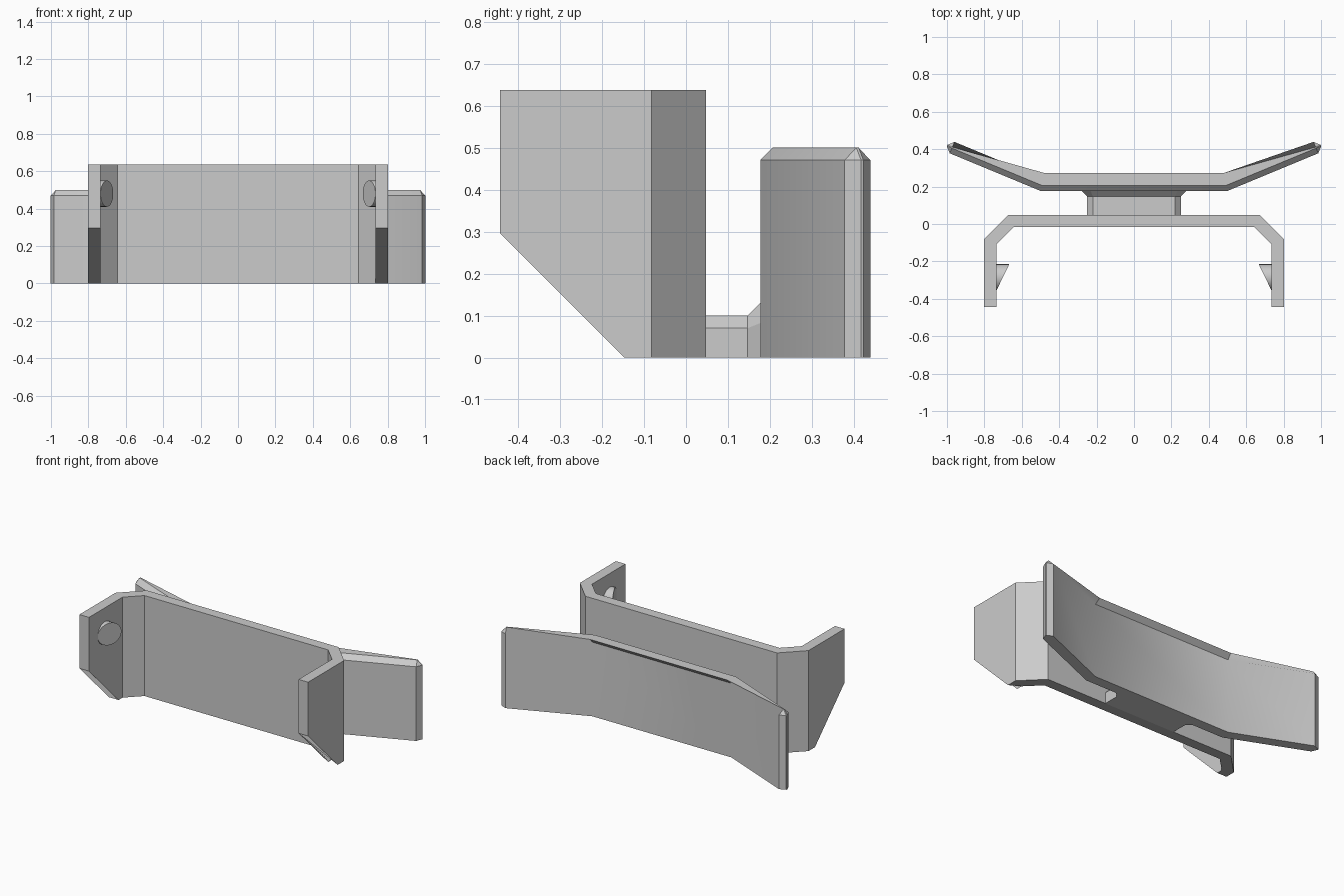
import bpy, bmesh, math
from mathutils import Vector

cube = bpy.data.objects.get("Cube")
if cube:
    bpy.data.objects.remove(cube, do_unlink=True)

grey = bpy.data.materials.new("plain grey")
grey.use_nodes = True
grey.diffuse_color = (0.6, 0.6, 0.6, 1)
grey.node_tree.nodes["Principled BSDF"].inputs["Base Color"].default_value = (0.6, 0.6, 0.6, 1)


def finish(bm, name, smooth=False):
    bmesh.ops.recalc_face_normals(bm, faces=bm.faces)
    mesh = bpy.data.meshes.new(name)
    bm.to_mesh(mesh)
    bm.free()
    mesh.materials.append(grey)
    obj = bpy.data.objects.new(name, mesh)
    bpy.context.collection.objects.link(obj)
    if smooth:
        bpy.ops.object.select_all(action='DESELECT')
        obj.select_set(True)
        bpy.context.view_layer.objects.active = obj
        bpy.ops.object.shade_smooth_by_angle(angle=math.radians(30))
    return obj


def loft(rings):
    """Closed solid through rings that have equal numbers of points."""
    bm = bmesh.new()
    loops = [[bm.verts.new(p) for p in ring] for ring in rings]
    n = len(loops[0])
    for a, b in zip(loops, loops[1:]):
        for i in range(n):
            j = (i + 1) % n
            bm.faces.new((a[i], a[j], b[j], b[i]))
    bm.faces.new(loops[0][::-1])
    bm.faces.new(loops[-1])
    return bm


def mirrored_band(outer, inner):
    """Outline of a bent band from the +x half of its two edges."""
    def full(half):
        return half + [(-x, y) for x, y in reversed(half)]
    return full(outer) + full(inner)[::-1]


def prism(outline, height):
    return loft([[(x, y, z) for x, y in outline] for z in (0, height)])


# Clip with two arms, lower front corners cut off at 45 degrees
clip = prism(mirrored_band(
    [(0.802, -0.443), (0.802, -0.082), (0.672, 0.048)],
    [(0.735, -0.443), (0.735, -0.108), (0.644, -0.017)]), 0.637)
bmesh.ops.bisect_plane(clip, geom=clip.verts[:] + clip.edges[:] + clip.faces[:],
                       plane_co=(0, -0.147, 0), plane_no=(0, -1, -1), clear_outer=True)
bmesh.ops.holes_fill(clip, edges=[e for e in clip.edges if e.is_boundary])
finish(clip, "clip_bracket")

# Bent wing plate, chamfered along the top and on its end corners
thick, chamfer, bend = 0.066, 0.03, math.radians(22.5)
along = Vector((math.cos(bend), math.sin(bend)))
across = Vector((-math.sin(bend), math.cos(bend)))
front_bend = Vector((0.5, 0.177))
back_bend = front_bend + Vector((-thick * math.tan(bend / 2), thick))
tip = front_bend + along * 0.555
plate = prism(mirrored_band([tuple(tip), tuple(front_bend)],
                            [tuple(tip + across * thick), tuple(back_bend)]), 0.5)
edges = []
for e in plate.edges:
    a, b = (v.co for v in e.verts)
    top_edge = min(a.z, b.z) > 0.4
    end_edge = abs(a.z - b.z) > 0.4 and abs(a.x) > 0.8
    if top_edge or end_edge:
        edges.append(e)
bmesh.ops.bevel(plate, geom=edges, offset=chamfer, offset_type='OFFSET',
                segments=1, affect='EDGES', clamp_overlap=False)
finish(plate, "wing_plate", smooth=True)


# Connector block that flares out where it meets the plate
def section(y, w, h, shoulder):
    half = [(w, 0), (w, shoulder), (w - h + shoulder, h)]
    return [(x, y, z) for x, z in half + [(-x, z) for x, z in reversed(half)]]


finish(loft([section(0.048, 0.25, 0.1, 0.07),
             section(0.147, 0.25, 0.1, 0.07),
             section(0.177, 0.28, 0.13, 0.082)]), "connector")

# Slanted round catches on the inner faces of the arms
radius, sides = 0.07, 48
for side, label in ((1, "left"), (-1, "right")):
    base, slant = [], []
    for i in range(sides):
        t = 2 * math.pi * i / sides
        y, z = -0.285 + radius * math.cos(t), 0.48 + radius * math.sin(t)
        rise = 0.068 * (1 + math.cos(t)) / 2
        base.append((side * 0.738, y, z))
        slant.append((side * (0.735 - rise), y, z))
    finish(loft([base, slant]), label + "_catch", smooth=True)
